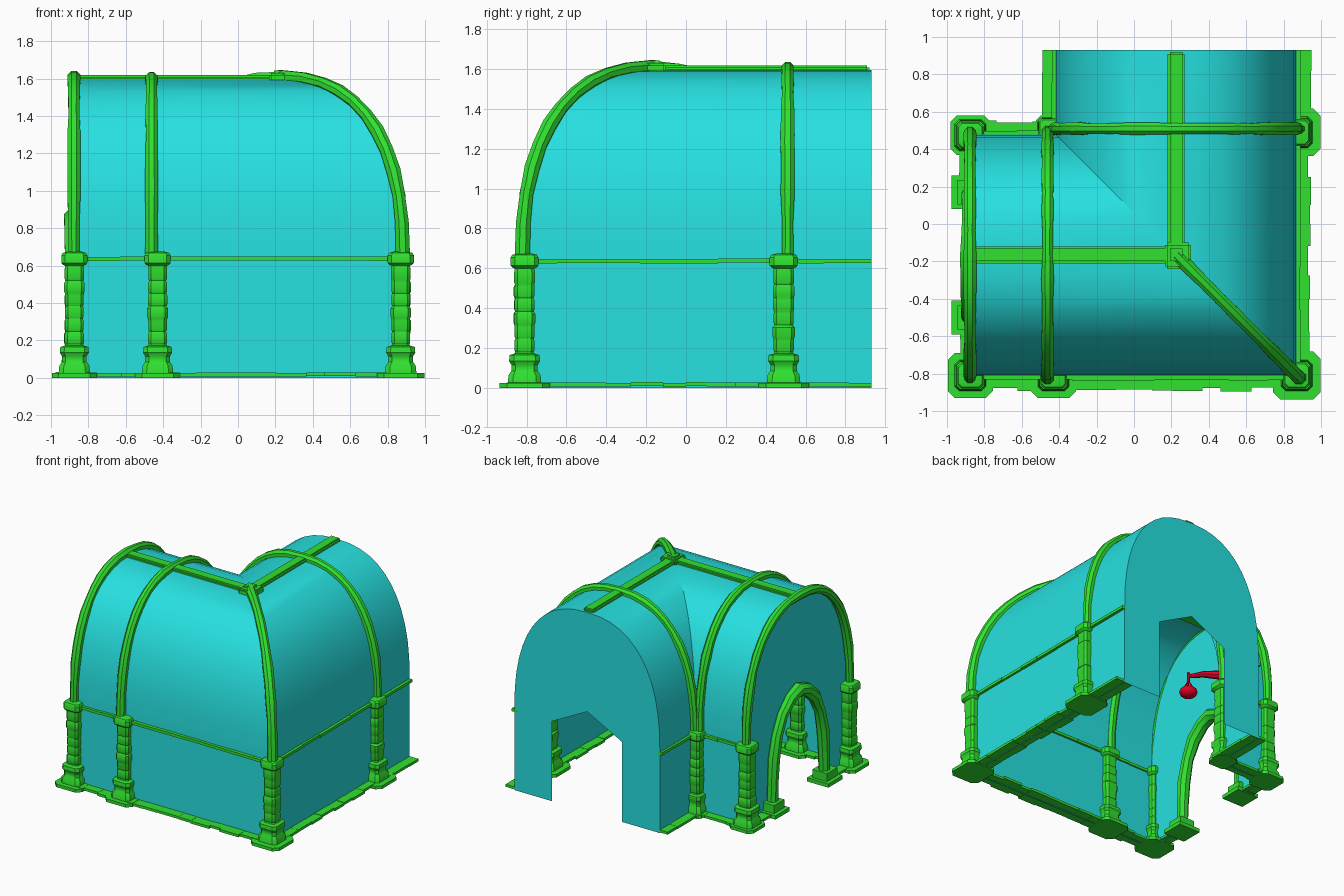
import bpy, bmesh, math, random
from mathutils import Vector, Matrix

if "Cube" in bpy.data.objects:
    bpy.data.objects.remove(bpy.data.objects["Cube"])
random.seed(4)

CX, CY, A, SPRING, TOP = 0.225, -0.165, 0.645, 0.64, 1.595
X0, Y1 = -0.87, 0.93            # open ends of the two corridor arms


def material(name, rgb):
    m = bpy.data.materials.new(name)
    m.diffuse_color = (*rgb, 1)
    m.use_nodes = True
    m.node_tree.nodes["Principled BSDF"].inputs["Base Color"].default_value = m.diffuse_color
    return m


TEAL = material("plaster", (0.02, 0.75, 0.75))
GREEN = material("stone_trim", (0.03, 0.75, 0.03))
RED = material("lamp_metal", (0.75, 0.0, 0.02))


def finish(name, bm, mat, angle=35):
    me = bpy.data.meshes.new(name)
    bmesh.ops.recalc_face_normals(bm, faces=bm.faces[:])
    bm.to_mesh(me)
    bm.free()
    ob = bpy.data.objects.new(name, me)
    bpy.context.collection.objects.link(ob)
    me.materials.append(mat)
    bpy.ops.object.select_all(action='DESELECT')
    ob.select_set(True)
    bpy.context.view_layer.objects.active = ob
    bpy.ops.object.shade_smooth_by_angle(angle=math.radians(angle))
    return ob


def bridge(bm, rings):
    for a, b in zip(rings, rings[1:]):
        n = len(a)
        for i in range(n):
            bm.faces.new((a[i], a[(i + 1) % n], b[(i + 1) % n], b[i]))
    bm.faces.new(rings[0])
    bm.faces.new(rings[-1])


def tube(name, pts, radius, mat=GREEN, jitter=0.0, sides=8, end_radius=None):
    pts = [Vector(p) for p in pts]
    # plane normal keeps the section from twisting
    side = (pts[-1] - pts[0]).cross(pts[len(pts) // 2] - pts[0])
    if side.length < 1e-5:
        side = (pts[-1] - pts[0]).orthogonal()
    side.normalize()
    bm, rings = bmesh.new(), []
    for k, p in enumerate(pts):
        t = (pts[min(k + 1, len(pts) - 1)] - pts[max(k - 1, 0)]).normalized()
        up = side.cross(t)
        f = k / (len(pts) - 1)
        r = radius if end_radius is None else radius + (end_radius - radius) * f
        r *= 1 + random.uniform(-jitter, jitter)
        rings.append([bm.verts.new(p + side * math.cos(w) * r + up * math.sin(w) * r)
                      for w in [2 * math.pi * (i + .5) / sides for i in range(sides)]])
    bridge(bm, rings)
    return finish(name, bm, mat)


def add_box(bm, center, size, rot=0.0):
    m = Matrix.Translation(center) @ Matrix.Rotation(rot, 4, 'Z') @ Matrix.Diagonal((*size, 1))
    bmesh.ops.create_cube(bm, size=1, matrix=m)


def block_row(name, p0, p1, z, width, height, step, jit):
    # uneven row of blocks between two ground points
    bm = bmesh.new()
    a, b = Vector((*p0, 0)), Vector((*p1, 0))
    d = b - a
    n = max(1, round(d.length / step))
    cuts = [0] + [(i + random.uniform(-.25, .25)) / n for i in range(1, n)] + [1]
    for s, e in zip(cuts, cuts[1:]):
        c = a + d * (s + e) / 2
        c.z = z + random.uniform(-.1, .1) * height
        add_box(bm, c, ((e - s) * d.length, width * random.uniform(1 - jit, 1 + jit), height),
                math.atan2(d.y, d.x))
    finish(name, bm, GREEN)


# Vault section: (sideways offset, height) from one wall foot over to the other
def arch(n, grow=0.0):
    out = []
    for i in range(n + 1):
        w = math.pi * (1 - i / n)
        c, s = math.cos(w), max(0, math.sin(w))
        e = 2 / 2.4
        out.append((math.copysign(abs(c) ** e, c) * (A + grow),
                    SPRING + s ** e * (TOP + grow - SPRING)))
    return out


section = [(-A, 0.0)] + arch(24) + [(A, 0.0)]

# Walls and roof: one section swept along the L with a mitred corner
bm = bmesh.new()
rows = [[bm.verts.new(p) for p in ((X0, CY + u, z), (CX - u, CY + u, z), (CX - u, Y1, z))]
        for u, z in section]
for r, q in zip(rows, rows[1:]):
    for i in range(2):
        bm.faces.new((r[i], r[i + 1], q[i + 1], q[i]))
finish("vaulted_corridor_shell", bm, TEAL, 30)


# End walls with a doorway notch
def end_wall(name, place, opening):
    bm = bmesh.new()
    bm.faces.new([bm.verts.new(place(u, z)) for u, z in section + opening])
    bmesh.ops.triangulate(bm, faces=bm.faces[:])
    finish(name, bm, TEAL)


half_door = [(.33, 0), (.325, .2), (.31, .4), (.27, .57), (.2, .71), (.1, .8)]
door = half_door + [(0, .835)] + [(-u, z) for u, z in reversed(half_door)]
end_wall("side_end_wall", lambda u, z: (X0 + .02, CY + u, z), door)
end_wall("back_end_wall", lambda u, z: (CX + u, Y1, z),
         [(.31, 0), (.31, .64), (0, .8), (-.31, .64), (-.31, 0)])

# Doorway surround with foot stones
tube("door_surround", [(-.88, CY + u, z + .02) for u, z in door], .048, jitter=.15)
bm = bmesh.new()
for s in (-1, 1):
    add_box(bm, (-.88, CY + s * .335, .015), (.19, .18, .03))
    add_box(bm, (-.88, CY + s * .335, .06), (.13, .13, .07))
finish("door_foot_stones", bm, GREEN)

# Stone ribs over the vault
rib = arch(22, .012)
for name, x in (("end_rib", -.877), ("middle_rib", -.462)):
    tube(name, [(x, CY + u, z) for u, z in rib], .034, jitter=.13)
tube("rear_arm_rib", [(CX + u, .51, z) for u, z in rib], .034, jitter=.13)
tube("corner_diagonal_rib", [(CX - u, CY + u, z) for u, z in rib if u < .01], .037, jitter=.13)


# Ridge beams and keystone
def beam(name, c, size):
    bm = bmesh.new()
    add_box(bm, c, size)
    bmesh.ops.bevel(bm, geom=bm.edges[:], offset=.012, segments=2, affect='EDGES')
    finish(name, bm, GREEN)


beam("ridge_beam_side", ((X0 + CX) / 2, CY, 1.602), (CX - X0, .09, .034))
beam("ridge_beam_back", (CX, (CY + .92) / 2, 1.602), (.09, .92 - CY, .034))
beam("keystone", (.235, -.17, 1.605), (.14, .14, .05))
beam("keystone_cap", (.225, -.165, 1.63), (.09, .09, .025))


# Columns: chamfered square section lofted through foot, shaft and capital
def column(name, x, y, plate=.12, k=1.0):
    prof = [(.0, plate), (.025, plate), (.026, .084 * k), (.065, .08 * k), (.085, .066 * k),
            (.115, .066 * k), (.135, .078 * k), (.165, .075 * k), (.172, .05)]
    z = .18
    while z < .58:                     # worn drum courses
        w = .052 + random.uniform(-.003, .004)
        prof += [(z, w - .004), (z + .01, w), (z + .055, w)]
        z += .068
    prof += [(.6, .05), (.605, .062), (.615, .07), (.655, .07), (.668, .062), (.675, .035)]
    bm, rings = bmesh.new(), []
    for z, w in prof:
        c = w * .7
        rings.append([bm.verts.new((x + a, y + b, z)) for a, b in
                      ((w, -c), (w, c), (c, w), (-c, w), (-w, c), (-w, -c), (-c, -w), (c, -w))])
    bridge(bm, rings)
    finish(name, bm, GREEN)


column("column_front_left", -.875, -.81)
column("column_front_middle", -.43, -.81)
column("column_front_right", .87, -.81, .127)
column("column_right_back", .87, .49, .127)
column("column_left_back", -.875, .475, .105)
column("column_inner_corner", -.44, .495, .085, .9)

# Base course and string course along every side wall
runs = {"front": ((X0, -.815), (.87, -.815)), "right": ((.87, -.81), (.87, Y1)),
        "inner_side": ((X0, .48), (-.42, .48)), "inner_back": ((-.42, .48), (-.42, Y1))}
for key, (p, q) in runs.items():
    block_row("base_course_" + key, p, q, .017, .14, .02, .13, .15)
    block_row("string_course_" + key, p, q, .637, .04, .022, .2, .2)
block_row("base_course_door_left", (-.88, .17), (-.88, .45), .017, .1, .02, .12, .1)
block_row("base_course_door_right", (-.88, -.78), (-.88, -.5), .017, .1, .02, .12, .1)

# Lamp on a bracket reaching in from the inner corner column
d = Vector((.707, -.707, 0))
root = Vector((-.42, .48, .74))
tip = root + d * .23
tube("lamp_bracket", [root, root + d * .12 + Vector((0, 0, .012)), tip], .034, RED, end_radius=.014)
tube("lamp_hook", [tip + Vector((0, 0, .03)), tip - Vector((0, 0, .05))], .012, RED)
for i in range(3):
    w = i * 2 * math.pi / 3
    tube("lamp_chain", [tip - Vector((0, 0, .04)),
                        tip + Vector((.045 * math.cos(w), .045 * math.sin(w), -.12))], .006, RED, sides=5)
bm = bmesh.new()
bmesh.ops.create_uvsphere(bm, u_segments=14, v_segments=8, radius=1,
                          matrix=Matrix.Translation(tip - Vector((0, 0, .135))) @ Matrix.Diagonal((.068, .068, .045, 1)))
finish("lamp_bowl", bm, RED)
